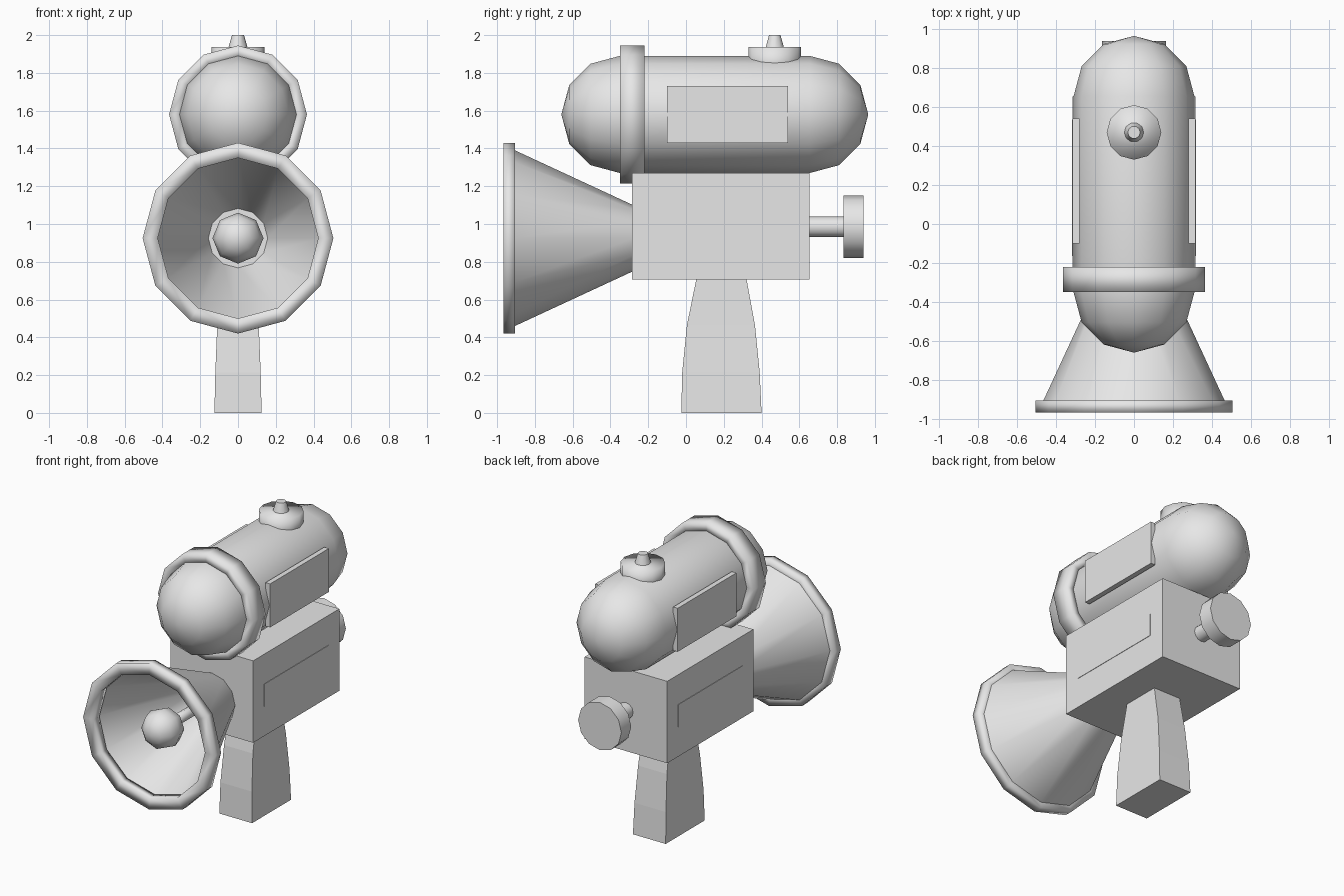
import bpy, bmesh
from math import sin, cos, pi, radians
from mathutils import Vector

cube = bpy.data.objects.get("Cube")
if cube:
    bpy.data.objects.remove(cube, do_unlink=True)

grey = bpy.data.materials.new("plain_grey")
grey.use_nodes = True
grey.diffuse_color = (0.8, 0.8, 0.8, 1)
grey.node_tree.nodes["Principled BSDF"].inputs["Base Color"].default_value = (0.8, 0.8, 0.8, 1)


def finish(name, bm, shading="flat"):
    bmesh.ops.remove_doubles(bm, verts=bm.verts, dist=1e-5)
    bmesh.ops.recalc_face_normals(bm, faces=bm.faces)
    mesh = bpy.data.meshes.new(name)
    bm.to_mesh(mesh)
    bm.free()
    mesh.materials.append(grey)
    obj = bpy.data.objects.new(name, mesh)
    bpy.context.collection.objects.link(obj)
    bpy.ops.object.select_all(action="DESELECT")
    obj.select_set(True)
    bpy.context.view_layer.objects.active = obj
    if shading == "smooth":
        bpy.ops.object.shade_smooth()
    elif shading == "angle":
        bpy.ops.object.shade_smooth_by_angle(angle=radians(40))
    return obj


def loft(bm, rings, cap):
    loops = [[bm.verts.new(p) for p in ring] for ring in rings]
    n = len(loops[0])
    for a, b in zip(loops, loops[1:]):
        for i in range(n):
            j = (i + 1) % n
            bm.faces.new((a[i], a[j], b[j], b[i]))
    if cap:
        bm.faces.new(loops[0])
        bm.faces.new(loops[-1])


def lathe(name, profile, y=0, z=0, axis="Y", sides=12, shading="angle", hollow=False):
    """Turn (radius, distance) points about a Y or Z axis."""
    if hollow:
        profile = profile + profile[:1]
    rings = []
    for r, d in profile:
        ring = []
        for i in range(sides):
            a = 2 * pi * i / sides
            u, v = r * cos(a), r * sin(a)
            ring.append((u, y + d, z + v) if axis == "Y" else (u, y + v, z + d))
        rings.append(ring)
    bm = bmesh.new()
    loft(bm, rings, cap=not hollow and profile[0][0] > 0)
    return finish(name, bm, shading)


def box(name, x, y, z):
    bm = bmesh.new()
    bmesh.ops.create_cube(bm, size=1)
    lo, hi = Vector((x[0], y[0], z[0])), Vector((x[1], y[1], z[1]))
    for v in bm.verts:
        v.co = (lo + hi) / 2 + Vector(c * s for c, s in zip(v.co, hi - lo))
    return finish(name, bm)


def arc(radius, centre, start, end, steps):
    angles = [radians(start + (end - start) * i / steps) for i in range(steps + 1)]
    return [(max(0, radius * cos(a)), centre + radius * sin(a)) for a in angles]


# Capsule tank with its front collar
TANK_Z, HORN_Z, KNOB_Z = 1.58, 0.925, 0.985
lathe("tank", arc(0.31, -0.35, -90, 0, 3) + arc(0.31, 0.655, 0, 90, 3),
      z=TANK_Z, shading="smooth")
lathe("tank_collar", [(0.3, -0.35), (0.365, -0.35), (0.365, -0.22), (0.3, -0.22)],
      z=TANK_Z, shading="smooth", hollow=True)

# Filler cap and nozzle on the tank
lathe("filler_cap", [(0.14, 1.78), (0.14, 1.937)], y=0.47, axis="Z", shading="smooth")
lathe("filler_nozzle", [(0.055, 1.92), (0.032, 2.0)], y=0.47, axis="Z", sides=10)

# Body block
box("body", (-0.315, 0.315), (-0.285, 0.655), (0.705, 1.27))

# Side plates on the tank and the body
for side, label in ((1, "left"), (-1, "right")):
    box(label + "_tank_plate", sorted((side * 0.28, side * 0.315)), (-0.1, 0.54), (1.43, 1.73))
    box(label + "_body_plate", sorted((side * 0.31, side * 0.318)), (-0.165, 0.535), (0.91, 1.065))

# Hollow horn, rim, inner rod and ball
lathe("horn", [(0.467, -0.91), (0.175, -0.28), (0.155, -0.28), (0.44, -0.91)],
      z=HORN_Z, hollow=True)
lathe("horn_rim", [(0.505, -0.967), (0.505, -0.905), (0.425, -0.905), (0.425, -0.967)],
      z=HORN_Z, shading="smooth", hollow=True)
lathe("horn_rod", [(0.035, -0.8), (0.035, -0.28)], z=HORN_Z, sides=8, shading="smooth")
lathe("horn_ball", arc(0.135, -0.82, -90, 90, 6), z=HORN_Z, sides=8, shading="smooth")

# Rear knob on its shaft
lathe("knob_shaft", [(0.055, 0.65), (0.055, 0.84)], z=KNOB_Z)
lathe("knob", [(0.165, 0.833), (0.165, 0.94)], z=KNOB_Z)

# Tapered handle: height, half width, front, back
sections = [(0, 0.125, -0.025, 0.4), (0.215, 0.12, -0.02, 0.39),
            (0.465, 0.11, 0.005, 0.365), (0.71, 0.103, 0.055, 0.32)]
bm = bmesh.new()
loft(bm, [[(-w, f, h), (w, f, h), (w, b, h), (-w, b, h)] for h, w, f, b in sections], cap=True)
finish("handle", bm)
